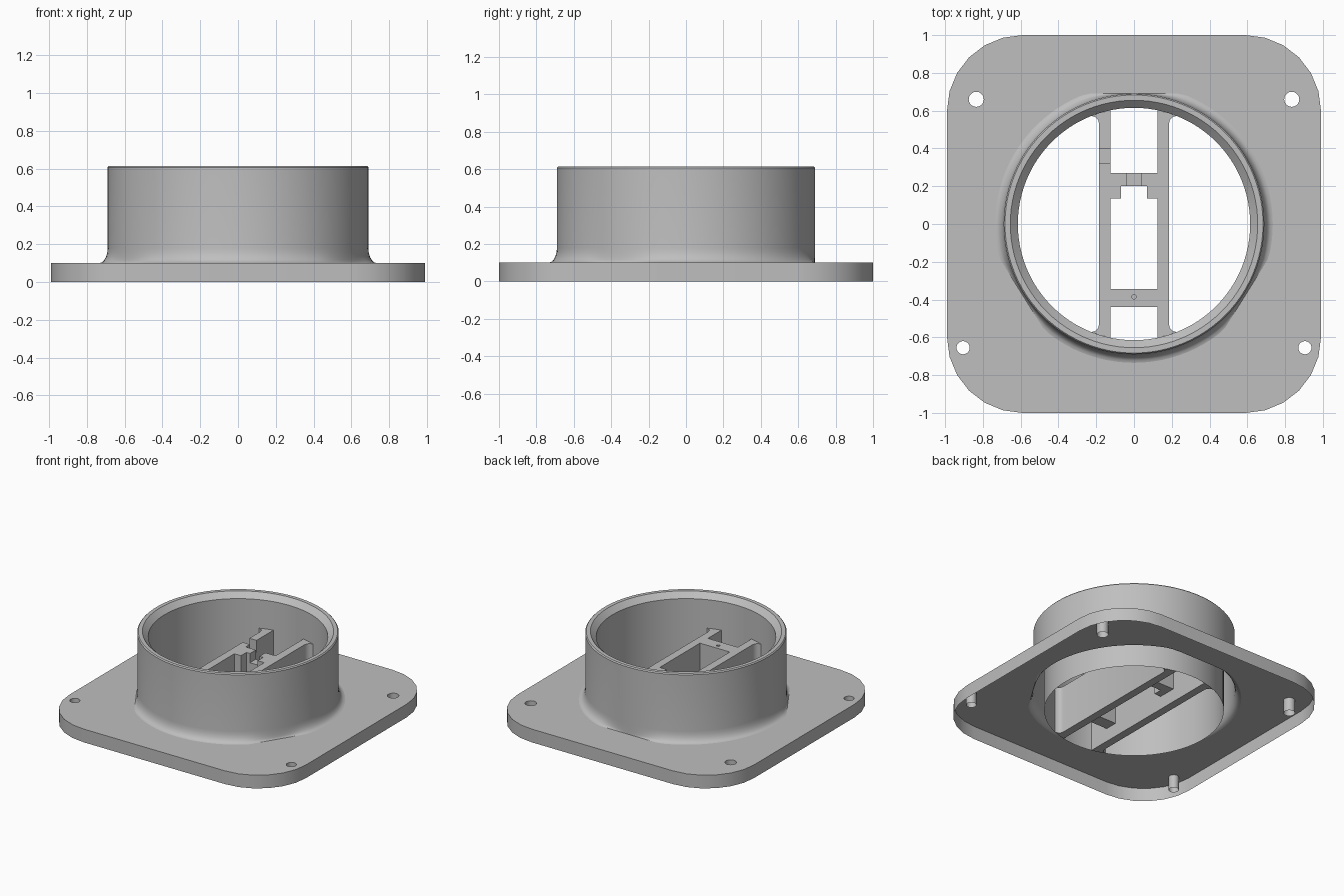
import bpy, bmesh, math
from math import sin, cos, pi, radians

cube = bpy.data.objects.get("Cube")
if cube:
    bpy.data.objects.remove(cube, do_unlink=True)

GREY = (0.52, 0.52, 0.52, 1)
grey = bpy.data.materials.new("plain_grey")
grey.use_nodes = True
grey.diffuse_color = GREY
grey.node_tree.nodes["Principled BSDF"].inputs["Base Color"].default_value = GREY

SEGMENTS = 96
PLATE_TOP = 0.1
RAIL_TOP = 0.36
TUBE_R = 0.69
BORE_R = 0.615


def finish(name, bm):
    mesh = bpy.data.meshes.new(name)
    bm.to_mesh(mesh)
    bm.free()
    mesh.materials.append(grey)
    obj = bpy.data.objects.new(name, mesh)
    bpy.context.collection.objects.link(obj)
    bpy.ops.object.select_all(action="DESELECT")
    obj.select_set(True)
    bpy.context.view_layer.objects.active = obj
    bpy.ops.object.shade_smooth_by_angle(angle=radians(35))


def counterclockwise(points):
    area = sum(a[0] * b[1] - b[0] * a[1] for a, b in zip(points, points[1:] + points[:1]))
    return points if area > 0 else points[::-1]


def circle(x, y, r, n):
    return [(x + r * cos(2 * pi * i / n), y + r * sin(2 * pi * i / n)) for i in range(n)]


def cap(bm, loops, up):
    edges = []
    for loop in loops:
        for a, b in zip(loop, loop[1:] + loop[:1]):
            edges.append(bm.edges.get((a, b)) or bm.edges.new((a, b)))
    made = bmesh.ops.triangle_fill(bm, edges=edges, use_beauty=True, normal=(0, 0, 1))
    for face in made["geom"]:
        if isinstance(face, bmesh.types.BMFace):
            face.normal_update()
            if (face.normal.z > 0) != up:
                face.normal_flip()


def prism(name, outline, z0, z1, holes=(), opening=None, bottom=True):
    """Upright slab with through holes; opening is a hole left without walls."""
    bm = bmesh.new()
    tops, bottoms = [], []
    loops = [counterclockwise(outline)] + [counterclockwise(h)[::-1] for h in holes]
    for loop in loops:
        low = [bm.verts.new((x, y, z0)) for x, y in loop]
        high = [bm.verts.new((x, y, z1)) for x, y in loop]
        for i in range(len(loop)):
            j = (i + 1) % len(loop)
            bm.faces.new((low[i], low[j], high[j], high[i]))
        tops.append(high)
        bottoms.append(low)
    if opening:
        tops.append([bm.verts.new((x, y, z1)) for x, y in opening])
    cap(bm, tops, True)
    if bottom:
        cap(bm, bottoms, False)
    finish(name, bm)


def box(name, x0, x1, y0, y1, z0, z1, holes=()):
    prism(name, [(x0, y0), (x1, y0), (x1, y1), (x0, y1)], z0, z1, holes)


def flare_radius(angle):
    """Foot of the tube, trimmed flat at the back and at two front diagonals."""
    r = 0.735
    for degrees, distance in ((90, TUBE_R), (212, 0.70), (328, 0.70)):
        c = cos(angle - radians(degrees))
        if c > 0.5:
            r = min(r, distance / c)
    return r


angles = [2 * pi * i / SEGMENTS for i in range(SEGMENTS)]

# Base plate: rounded shell, open underneath, with four screw holes
outline = []
for cx, cy, start in ((0.59, 0.6, 0), (-0.59, 0.6, 90), (-0.59, -0.6, 180), (0.59, -0.6, 270)):
    for k in range(7):
        a = radians(start + 15 * k)
        outline.append((cx + 0.4 * cos(a), cy + 0.4 * sin(a)))
screw_holes = []
for s in (-1, 1):
    screw_holes.append(circle(s * 0.835, 0.66, 0.04, 20))
    screw_holes.append(circle(s * 0.905, -0.655, 0.035, 20))
foot = [(flare_radius(a) * cos(a), flare_radius(a) * sin(a)) for a in angles]
prism("base_plate", outline, 0, PLATE_TOP, screw_holes, foot, bottom=False)

# Tube: flared foot, straight wall, bevelled rim and bore
bm = bmesh.new()
rings = []
for a in angles:
    extra = flare_radius(a) - TUBE_R
    profile = []
    for k in range(6):
        t = k / 5 * pi / 2
        profile.append((TUBE_R + extra * (1 - sin(t)), PLATE_TOP + 0.08 * (1 - cos(t))))
    profile += [(TUBE_R, 0.607), (0.683, 0.615), (0.655, 0.615), (BORE_R, 0.575), (BORE_R, 0)]
    rings.append([bm.verts.new((r * cos(a), r * sin(a), z)) for r, z in profile])
for p, q in zip(rings, rings[1:] + rings[:1]):
    for k in range(len(p) - 1):
        bm.faces.new((p[k], q[k], q[k + 1], p[k + 1]))
finish("tube", bm)


# Rails: two upright walls whose ends blend into the bore
def rail(name, side, lo, hi, z0, z1):
    def end(y):
        if abs(y) < 0.6:
            return [(0.125, y), (0.185, y)]
        s = 1 if y > 0 else -1
        return [(0.125, s * 0.602), (0.183, s * 0.587), (0.225, s * 0.572),
                (0.204, s * 0.566), (0.19, s * 0.552), (0.185, s * 0.53)]
    points = end(lo) + end(hi)[::-1]
    prism(name, [(side * x, y) for x, y in points], z0, z1)


rail("left_rail", 1, -0.6, 0.6, 0, RAIL_TOP)
rail("right_rail_lower", -1, -0.6, 0.6, 0, 0.27)
rail("right_rail_front", -1, -0.6, 0.32, 0.27, RAIL_TOP)
rail("right_rail_back", -1, 0.4, 0.6, 0.27, RAIL_TOP)

# Front bridge with a small blind hole
box("front_bridge_lower", -0.125, 0.125, -0.44, -0.345, 0.1, 0.3)
box("front_bridge_upper", -0.125, 0.125, -0.44, -0.345, 0.3, RAIL_TOP,
    [circle(0, -0.385, 0.012, 12)])

# Back bridge with a central notch and two shoulders
box("back_bridge_lower", -0.125, 0.125, 0.2, 0.27, 0.1, 0.29)
for s, side in ((1, "left"), (-1, "right")):
    inner, outer = sorted((s * 0.04, s * 0.125))
    box(side + "_bridge_top", inner, outer, 0.2, 0.27, 0.29, RAIL_TOP)
    inner, outer = sorted((s * 0.07, s * 0.125))
    box(side + "_shoulder", inner, outer, 0.135, 0.2, 0.1, RAIL_TOP)
